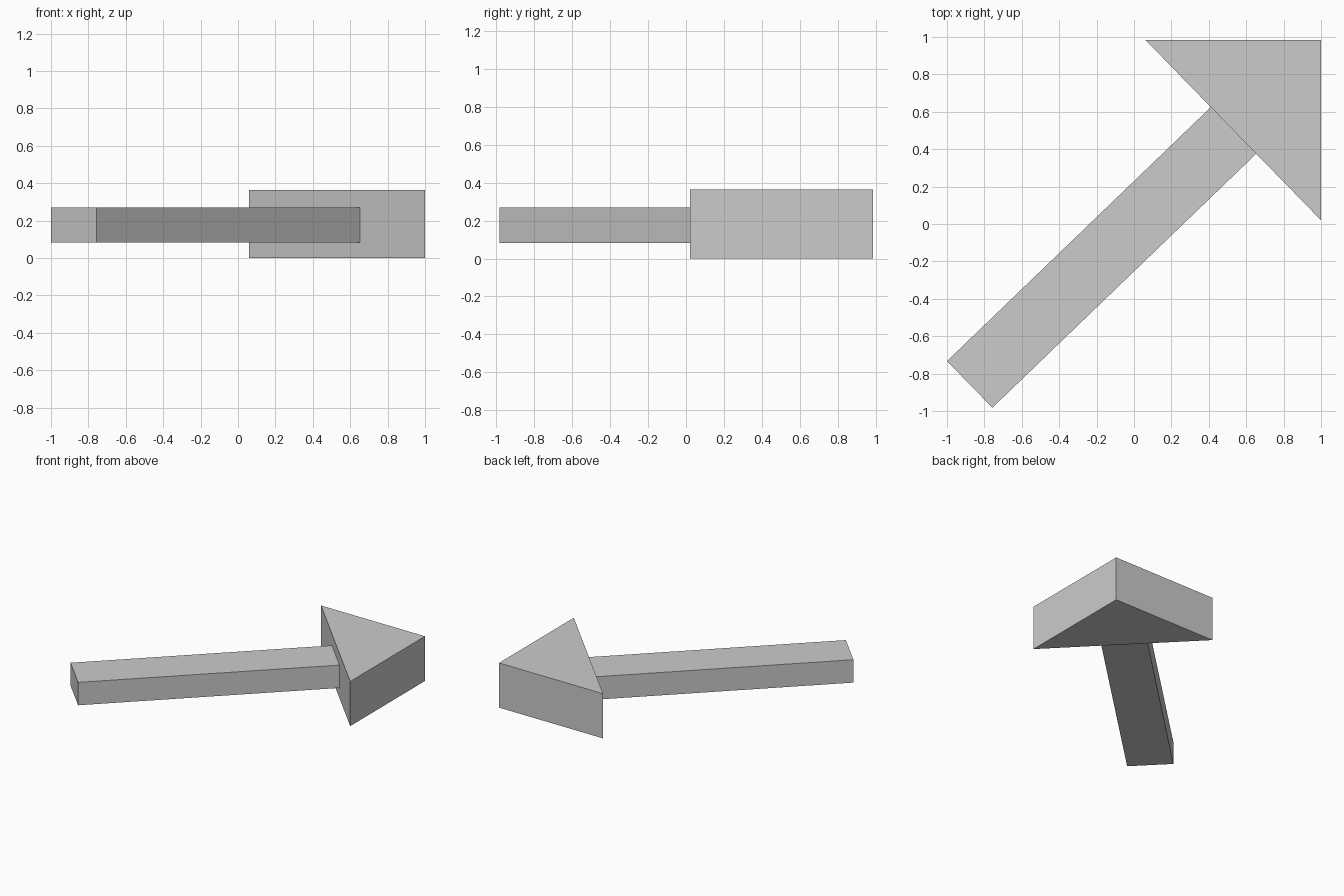
import bpy
import bmesh

cube = bpy.data.objects.get("Cube")
if cube:
    bpy.data.objects.remove(cube, do_unlink=True)

grey = bpy.data.materials.new("light_grey")
grey.use_nodes = True
colour = (0.6, 0.6, 0.6, 1)
grey.diffuse_color = colour
grey.node_tree.nodes["Principled BSDF"].inputs["Base Color"].default_value = colour


def prism(name, outline, bottom, top):
    """Extrude a flat outline (counter-clockwise from above) between two heights."""
    bm = bmesh.new()
    base = bm.faces.new([bm.verts.new((x, y, bottom)) for x, y in outline])
    result = bmesh.ops.extrude_face_region(bm, geom=[base], use_keep_orig=True)
    verts = [v for v in result["geom"] if isinstance(v, bmesh.types.BMVert)]
    bmesh.ops.translate(bm, verts=verts, vec=(0, 0, top - bottom))
    bmesh.ops.recalc_face_normals(bm, faces=bm.faces)
    mesh = bpy.data.meshes.new(name)
    bm.to_mesh(mesh)
    bm.free()
    mesh.materials.append(grey)
    obj = bpy.data.objects.new(name, mesh)
    bpy.context.collection.objects.link(obj)
    return obj


# Triangular head, its point at the back left corner
prism("arrow_head", [(0.06, 0.985), (1, 0.02), (1, 0.985)], 0, 0.365)

# Square-section shaft ending at the flat side of the head
prism("arrow_shaft", [(-1, -0.733), (-0.757, -0.982), (0.654, 0.376), (0.411, 0.625)], 0.083, 0.27)
